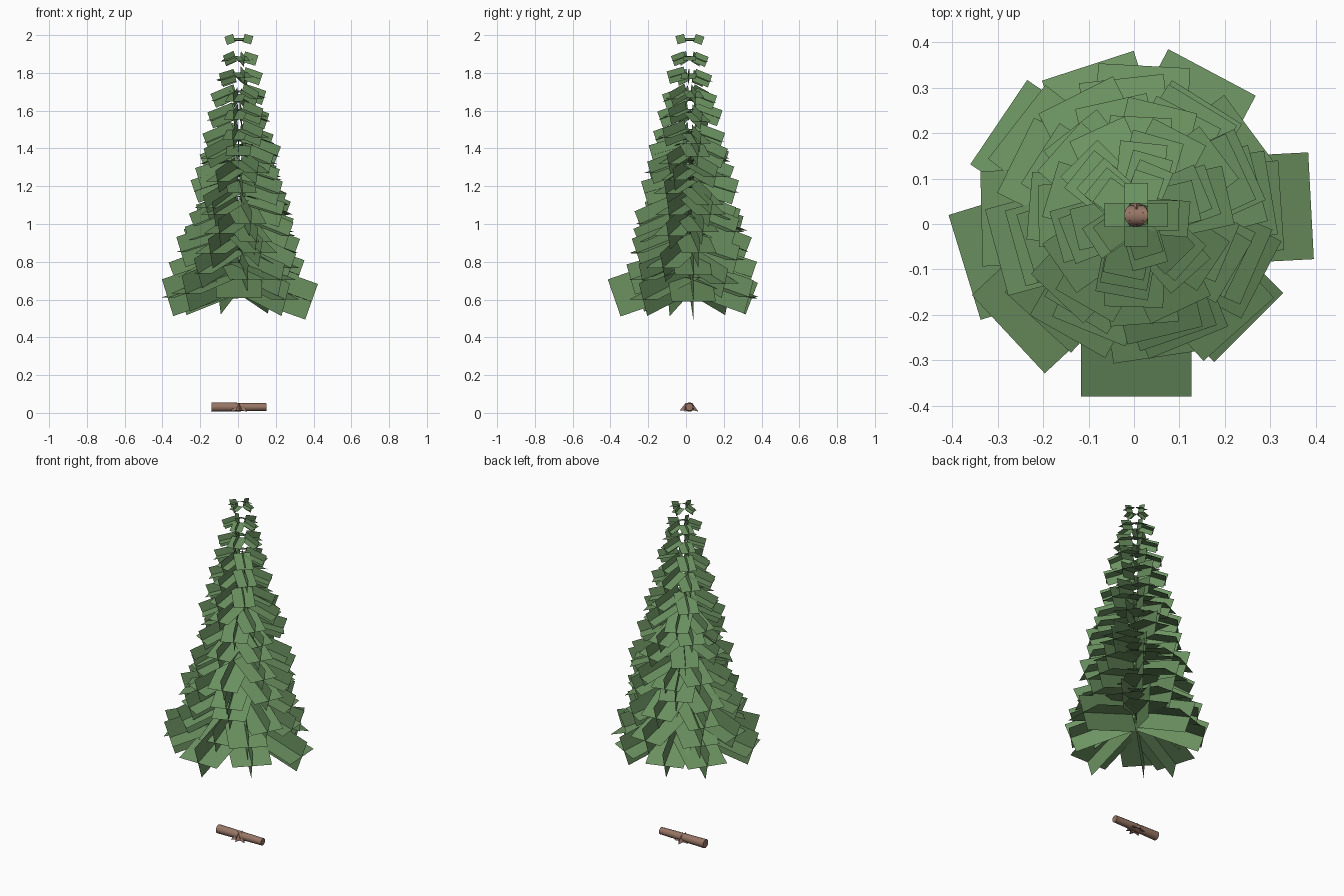
import bpy, math, random
from mathutils import Vector, Matrix

if "Cube" in bpy.data.objects:
    bpy.data.objects.remove(bpy.data.objects["Cube"])

random.seed(7)
AX, AY = 0.005, 0.02          # axis of the tree


def material(name, color):
    m = bpy.data.materials.new(name)
    m.diffuse_color = color
    m.use_nodes = True
    m.node_tree.nodes["Principled BSDF"].inputs["Base Color"].default_value = m.diffuse_color
    return m


green = material("needles", (0.15, 0.29, 0.12, 1))
brown = material("bark", (0.31, 0.18, 0.13, 1))


def mesh_object(name, verts, faces, mat):
    me = bpy.data.meshes.new(name)
    me.from_pydata(verts, [], faces)
    me.materials.append(mat)
    ob = bpy.data.objects.new(name, me)
    bpy.context.collection.objects.link(ob)
    return ob


verts, faces = [], []


def branch(h, angle, reach, pitch):
    """A flat card and an upright card crossed, running outward and down."""
    width = 0.58 * reach + 0.012
    length = (reach - 0.025) / math.cos(pitch)
    place = (Matrix.Translation((AX, AY, h)) @ Matrix.Rotation(angle, 4, 'Z')
             @ Matrix.Translation((0.025, 0, 0)) @ Matrix.Rotation(pitch, 4, 'Y'))
    for roll, w in ((0, width), (math.pi / 2, width * 0.85)):
        m = place @ Matrix.Rotation(roll, 4, 'X')
        k = len(verts)
        for x, y in ((0, -1), (length, -1), (length, 1), (0, 1)):
            verts.append(m @ Vector((x, y * w / 2, 0)))
        faces.append((k, k + 1, k + 2, k + 3))


# Lowest boughs: direction in degrees, reach
for a, r in ((197, .395), (223, .385), (270, .40), (315, .35),
             (3, .385), (62, .355), (108, .345), (146, .365)):
    branch(0.73 + random.uniform(-.015, .03), math.radians(a), r,
           math.radians(random.uniform(17, 23)))

# Rings of boughs shrinking towards the tip
RINGS = 14
for i in range(1, RINGS):
    t = i / (RINGS - 1)
    h = 0.73 + (1.985 - 0.73) * t
    n = round(8 - 4 * t ** 2)
    reach = 0.07 + 0.275 * (1 - t) ** 0.95
    turn = 0 if t > 0.9 else random.uniform(0, math.tau)
    loose = 1 - t
    for k in range(n):
        branch(h + random.uniform(-.04, .04) * min(1, loose * 1.5),
               turn + math.tau * k / n + random.uniform(-.2, .2) * loose,
               reach * (1 + random.uniform(-.07, .07) * loose),
               math.radians(random.uniform(15, 23)))
mesh_object("foliage", verts, faces, green)

# Log lying along x, slightly tapered
bpy.ops.mesh.primitive_cone_add(vertices=12, radius1=0.025, radius2=0.020, depth=0.29,
                                location=(0.005, 0.018, 0.031),
                                rotation=(0, math.pi / 2, 0))
log = bpy.context.object
log.name = "trunk"
log.data.materials.append(brown)
bpy.ops.object.shade_smooth_by_angle()

# Short pointed roots splayed in a star around the middle of the log
rv, rf = [], []
for k in range(6):
    a = math.tau * k / 6 + math.pi / 6
    d = Vector((math.cos(a), math.sin(a), 0))
    s = Vector((-d.y, d.x, 0)) * 0.015
    c = Vector((AX, 0.016, 0))
    b = len(rv)
    rv += [c + d * .024 + s + Vector((0, 0, .014)), c + d * .024 - s + Vector((0, 0, .014)),
           c + d * .016 + Vector((0, 0, .054)), c + d * .05 + Vector((0, 0, .006 if k % 2 else .012))]
    rf += [(b, b + 1, b + 3), (b + 1, b + 2, b + 3), (b + 2, b, b + 3), (b, b + 2, b + 1)]
mesh_object("roots", rv, rf, brown)
